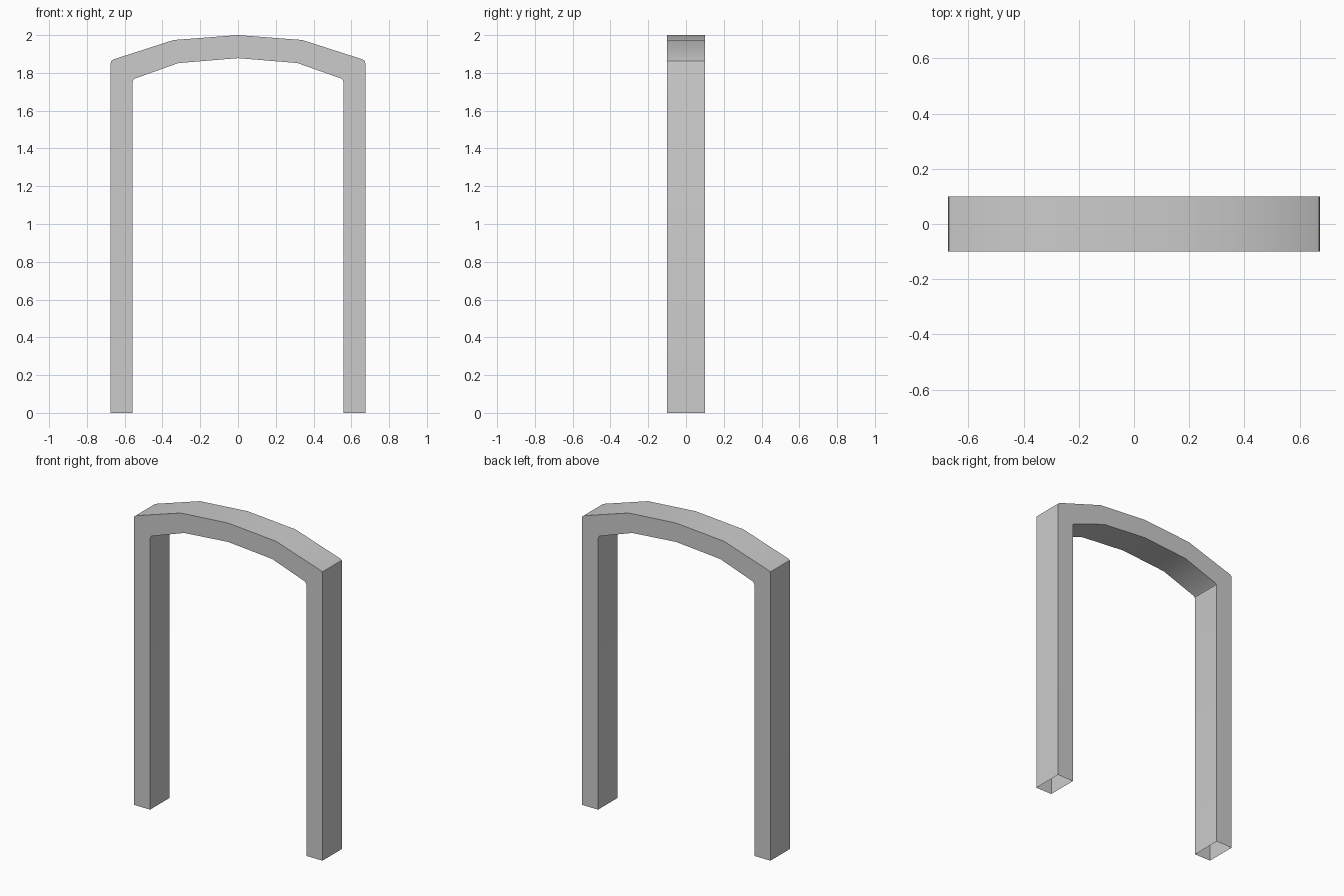
import bpy, bmesh

if "Cube" in bpy.data.objects:
    bpy.data.objects.remove(bpy.data.objects["Cube"])

# Half profiles (x, z) from the foot to the crown
outer = [(0.674, 0), (0.674, 1.85), (0.671, 1.863), (0.661, 1.871), (0.341, 1.974), (0, 2.0)]
inner = [(0.558, 0), (0.558, 1.75), (0.555, 1.762), (0.546, 1.77), (0.315, 1.852), (0, 1.878)]
HALF_DEPTH = 0.1


def mirrored(half):
    return half + [(-x, z) for x, z in reversed(half[:-1])]


# Arched frame: rectangular tube swept over the arch, open under both feet
bm = bmesh.new()
rings = []
for (ox, oz), (ix, iz) in zip(mirrored(outer), mirrored(inner)):
    corners = [(ox, -HALF_DEPTH, oz), (ox, HALF_DEPTH, oz),
               (ix, HALF_DEPTH, iz), (ix, -HALF_DEPTH, iz)]
    rings.append([bm.verts.new(c) for c in corners])
for a, b in zip(rings, rings[1:]):
    for i in range(4):
        j = (i + 1) % 4
        bm.faces.new((a[i], a[j], b[j], b[i]))
bmesh.ops.recalc_face_normals(bm, faces=bm.faces)

mesh = bpy.data.meshes.new("arched_door_frame")
bm.to_mesh(mesh)
bm.free()
frame = bpy.data.objects.new("arched_door_frame", mesh)
bpy.context.collection.objects.link(frame)

# Smooth the gentle bends, keep the long edges sharp
bpy.context.view_layer.objects.active = frame
frame.select_set(True)
bpy.ops.object.shade_smooth_by_angle(angle=0.52)
